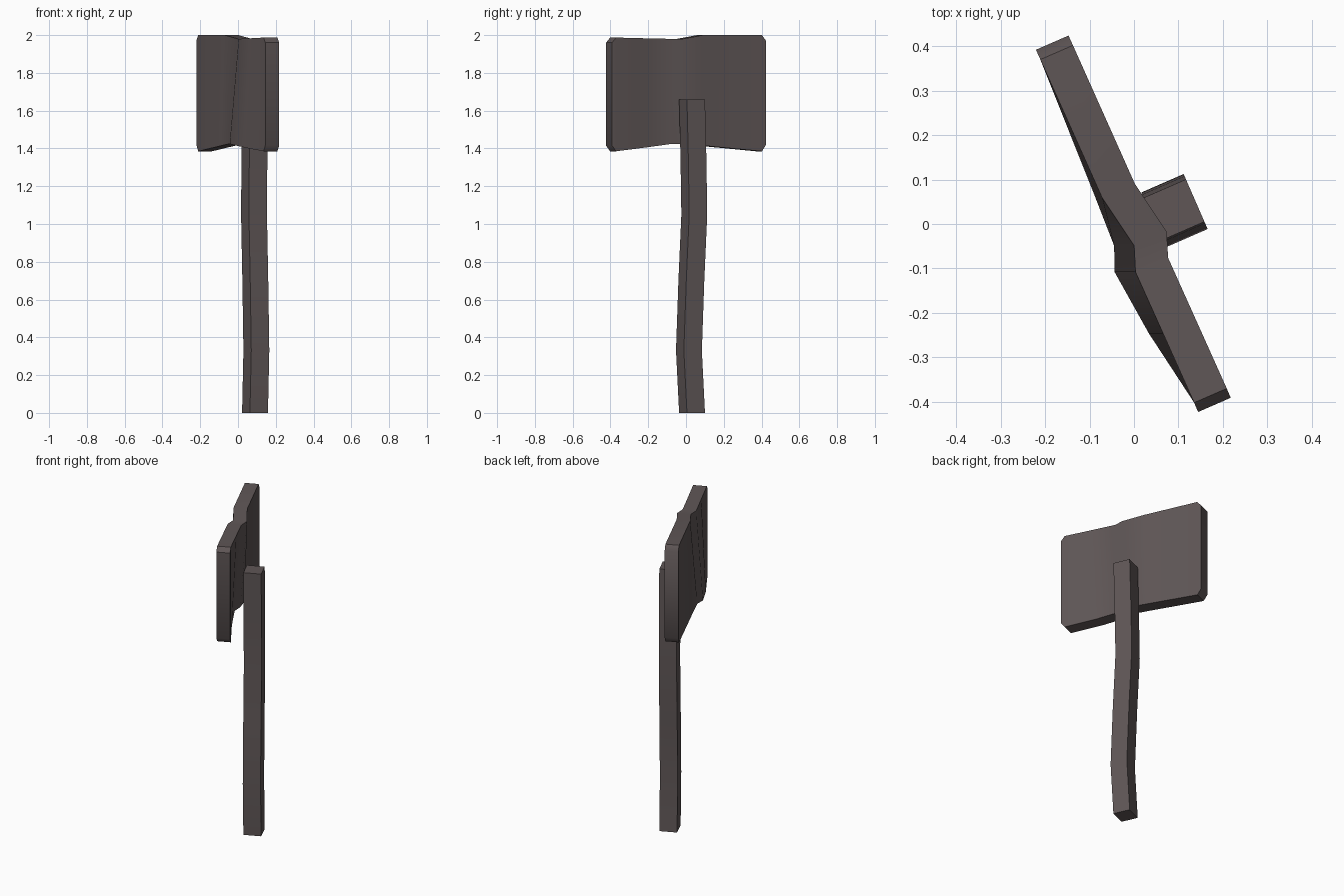
import bpy, bmesh, math
from mathutils import Vector

cube = bpy.data.objects.get("Cube")
if cube:
    bpy.data.objects.remove(cube, do_unlink=True)

wood = bpy.data.materials.new("dark weathered wood")
wood.use_nodes = True
colour = (0.115, 0.094, 0.094, 1)
wood.diffuse_color = colour
wood.node_tree.nodes["Principled BSDF"].inputs["Base Color"].default_value = colour

ALONG = Vector((0.4, -0.917, 0))    # direction along the board
OUT = Vector((0.917, 0.4, 0))       # direction from board towards post


def loft(name, sections):
    """Skin a row of four-cornered sections and cap both ends."""
    bm = bmesh.new()
    rings = [[bm.verts.new(p) for p in s] for s in sections]
    for a, b in zip(rings, rings[1:]):
        for i in range(4):
            j = (i + 1) % 4
            bm.faces.new((a[i], a[j], b[j], b[i]))
    bm.faces.new(rings[0])
    bm.faces.new(rings[-1])
    bmesh.ops.recalc_face_normals(bm, faces=bm.faces)
    mesh = bpy.data.meshes.new(name)
    bm.to_mesh(mesh)
    bm.free()
    mesh.materials.append(wood)
    obj = bpy.data.objects.new(name, mesh)
    bpy.context.collection.objects.link(obj)
    bpy.ops.object.select_all(action='DESELECT')
    obj.select_set(True)
    bpy.context.view_layer.objects.active = obj
    bpy.ops.object.shade_smooth_by_angle(angle=math.radians(40))
    return obj


# Crooked square post: height, sideways bend
post = []
for z, bend in ((0, 0), (0.33, 0.018), (0.7, 0.004), (1.05, -0.013), (1.35, -0.008), (1.66, 0)):
    c = Vector((0.09, 0.032, z)) + ALONG * bend
    post.append([c + ALONG * a * 0.052 + OUT * b * 0.052
                 for a, b in ((-1, -1), (1, -1), (1, 1), (-1, 1))])
loft("post", post)

# Kinked board: x, y, backward shift of lower edge, bottom, top
columns = (
    (-0.184, 0.408, 0.0, 1.42, 1.97),
    (-0.174, 0.386, 0.0, 1.385, 2.0),
    (-0.035, 0.075, 0.015, 1.415, 2.0),
    (0.037, -0.033, 0.045, 1.425, 1.98),
    (0.040, -0.092, 0.047, 1.424, 1.98),
    (0.102, -0.230, 0.032, 1.405, 1.983),
    (0.172, -0.386, 0.0, 1.385, 1.987),
    (0.181, -0.407, 0.0, 1.415, 1.96),
)
board = []
half = OUT * 0.04
for x, y, shift, bottom, top in columns:
    low, high = Vector((x - shift, y, bottom)), Vector((x, y, top))
    board.append([low - half, low + half, high + half, high - half])
loft("sign_board", board)
